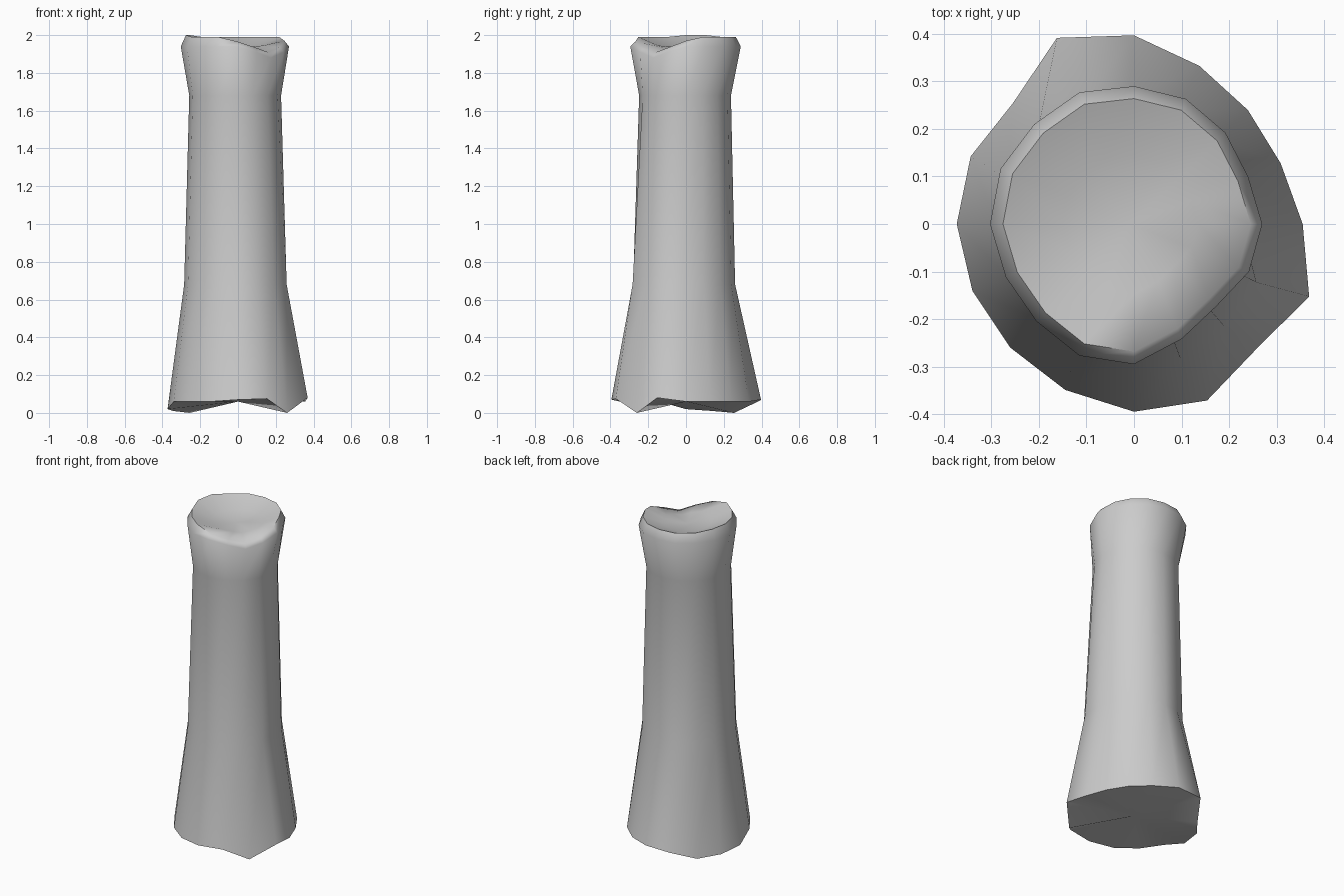
import bpy, bmesh
from math import cos, sin, tau, radians
from mathutils import Vector

SIDES = 16
NOTCH = 14          # ring index facing the front-right diagonal

cube = bpy.data.objects.get("Cube")
if cube:
    bpy.data.objects.remove(cube, do_unlink=True)

grey = bpy.data.materials.new("plain_grey")
grey.use_nodes = True
grey.diffuse_color = (0.6, 0.6, 0.6, 1)
grey.node_tree.nodes["Principled BSDF"].inputs["Base Color"].default_value = grey.diffuse_color

bm = bmesh.new()


def ring(radii, heights, cx=0.0, cy=0.0):
    """One closed loop of vertices with a radius and height per direction."""
    verts = []
    for k in range(SIDES):
        a = tau * k / SIDES
        verts.append(bm.verts.new((cx + radii[k] * cos(a), cy + radii[k] * sin(a), heights[k])))
    return verts


def level(value, **changes):
    """Constant list, with offsets at the notch and its neighbours."""
    values = [value] * SIDES
    values[NOTCH] += changes.get("middle", 0)
    for k in (NOTCH - 1, NOTCH + 1):
        values[k] += changes.get("beside", 0)
    return values


def bridge(lower, upper):
    for k in range(SIDES):
        n = (k + 1) % SIDES
        bm.faces.new((lower[k], lower[n], upper[n], upper[k]))


def fan(loop, point):
    tip = bm.verts.new(point)
    for k in range(SIDES):
        bm.faces.new((loop[k], loop[(k + 1) % SIDES], tip))


# flared, uneven foot
foot_radii = [.355, .334, .339, .36, .397, .424, .36, .372,
              .373, .368, .368, .378, .395, .402, .368, .399]
foot_heights = [.06, .06, .06, .06, .07, .065, 0, .01,
                .02, .06, .06, .06, .07, .075, 0, .08]
foot = ring(foot_radii, foot_heights)

# shaft, slightly bulged above the foot corner
shaft_low = ring(level(.27, middle=.02, beside=.025), level(.68), -.015, -.01)
shaft_high = ring(level(.243), level(1.68), -.015, -.005)

# head with a dip on the notch side
head_radii = [.27, .26, .272, .285, .29, .3, .297, .304,
              .303, .292, .29, .3, .295, .262, .245, .262]
head = ring(head_radii, level(1.94, middle=-.06, beside=-.03))
rim_heights = level(1.99, middle=-.08, beside=-.055)
rim_heights[NOTCH - 2] = 1.965
rim_heights[0] = 1.97
rim_heights[8] = rim_heights[7] = 2.0
rim = ring([r * .91 for r in head_radii], rim_heights)
basin = ring([r * .5 for r in head_radii], level(1.945, middle=-.02, beside=-.01))

loops = [foot, shaft_low, shaft_high, head, rim, basin]
for lower, upper in zip(loops, loops[1:]):
    bridge(lower, upper)
fan(basin, Vector((-.01, 0, 1.93)))
fan(foot, Vector((0, 0, .06)))

bmesh.ops.recalc_face_normals(bm, faces=bm.faces)
mesh = bpy.data.meshes.new("bone_segment")
bm.to_mesh(mesh)
bm.free()
mesh.materials.append(grey)
bone = bpy.data.objects.new("bone_segment", mesh)
bpy.context.collection.objects.link(bone)

# soft shading with a crisp lower edge
bpy.ops.object.select_all(action='DESELECT')
bone.select_set(True)
bpy.context.view_layer.objects.active = bone
bpy.ops.object.shade_smooth_by_angle(angle=radians(60))
